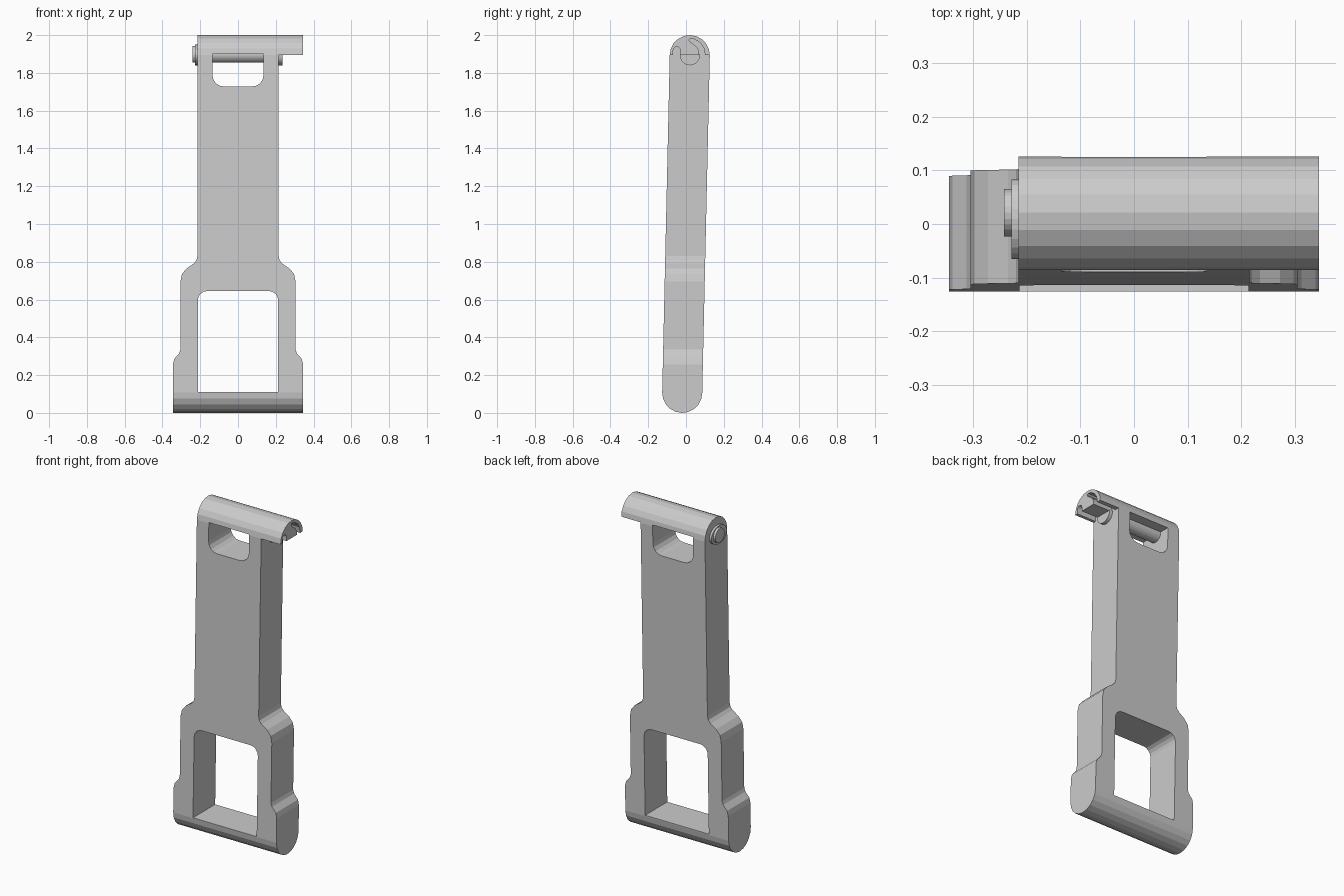
import bpy, bmesh, math

if "Cube" in bpy.data.objects:
    bpy.data.objects.remove(bpy.data.objects["Cube"])


def prism(name, pts, lo, hi, axis):
    """Extrude a 2D profile: axis X takes (y, z) points, axis Y takes (x, z) points."""
    bm = bmesh.new()
    place = (lambda p, t: (t, p[0], p[1])) if axis == 'X' else (lambda p, t: (p[0], t, p[1]))
    a = [bm.verts.new(place(p, lo)) for p in pts]
    b = [bm.verts.new(place(p, hi)) for p in pts]
    bm.faces.new(a)
    bm.faces.new(b[::-1])
    n = len(pts)
    for i in range(n):
        bm.faces.new((a[i], b[i], b[(i + 1) % n], a[(i + 1) % n]))
    bmesh.ops.recalc_face_normals(bm, faces=bm.faces)
    mesh = bpy.data.meshes.new(name)
    bm.to_mesh(mesh)
    bm.free()
    ob = bpy.data.objects.new(name, mesh)
    bpy.context.collection.objects.link(ob)
    return ob


def arc(cx, cz, rx, rz, start, end, n):
    return [(cx + rx * math.cos(math.radians(start + (end - start) * i / n)),
             cz + rz * math.sin(math.radians(start + (end - start) * i / n)))
            for i in range(n + 1)]


def ellipse(cy, cz, ry, rz, n=24):
    return arc(cy, cz, ry, rz, 0, 360, n)[:-1]


def combine(target, tool, operation):
    tool.hide_render = True
    mod = target.modifiers.new("cut", 'BOOLEAN')
    mod.operation = operation
    mod.solver = 'EXACT'
    mod.object = tool
    bpy.context.view_layer.objects.active = target
    bpy.ops.object.modifier_apply(modifier=mod.name)
    bpy.data.objects.remove(tool)


# Slightly leaning rounded slab, seen from the side
R = 0.106
side = arc(0.02, 2 - R, R, R, -1, 179, 10) + arc(-0.02, R, R, R, 179, 359, 10)
body = prism("bracket_body", side, -0.5, 0.5, 'X')

# Front outline: stepped sides, with the top cap overhanging to the right
step = [(0.345, -0.1), (0.345, 0.255), (0.338, 0.285), (0.312, 0.315), (0.305, 0.335),
        (0.305, 0.695), (0.297, 0.735), (0.272, 0.765), (0.235, 0.79), (0.22, 0.807),
        (0.215, 0.83)]
outline = step + [(0.215, 1.895), (0.345, 1.895), (0.345, 2.1), (-0.215, 2.1)]
outline += [(-x, z) for x, z in reversed(step)]
combine(body, prism("outline_cutter", outline, -0.5, 0.5, 'Y'), 'INTERSECT')

# Large lower window with rounded upper corners
lower = [(-0.213, 0.11), (0.213, 0.11)]
lower += arc(0.163, 0.595, 0.05, 0.05, 0, 90, 4) + arc(-0.163, 0.595, 0.05, 0.05, 90, 180, 4)
combine(body, prism("lower_window_cutter", lower, -0.5, 0.5, 'Y'), 'DIFFERENCE')

# Small upper window with rounded lower corners
upper = [(0.135, 1.9), (-0.135, 1.9)]
upper += arc(-0.075, 1.788, 0.06, 0.06, 180, 270, 4) + arc(0.075, 1.788, 0.06, 0.06, 270, 360, 4)
combine(body, prism("upper_window_cutter", upper, -0.5, 0.5, 'Y'), 'DIFFERENCE')

# Curved grooves in the overhanging end of the cap
notch = [(-0.03, 1.88), (-0.068, 1.88)] + arc(-0.049, 1.92, 0.019, 0.019, 180, 0, 6)
combine(body, prism("front_groove_cutter", notch, 0.2155, 0.4, 'X'), 'DIFFERENCE')
slot = [(0.07, 1.88), (0.07, 1.91), (0.06, 1.935), (0.04, 1.952), (0.02, 1.965), (0.015, 1.975),
        (0.022, 1.983), (0.045, 1.978), (0.075, 1.96), (0.095, 1.93), (0.1, 1.9), (0.1, 1.88)]
combine(body, prism("rear_groove_cutter", slot, 0.2155, 0.4, 'X'), 'DIFFERENCE')

# Hinge pin crossing the upper window, flanged at each end
prism("hinge_pin", ellipse(0.021, 1.898, 0.044, 0.044), -0.242, 0.22, 'X')
prism("left_flange", ellipse(0.009, 1.895, 0.074, 0.055), -0.228, -0.21, 'X')
prism("right_flange", arc(0.021, 1.897, 0.054, 0.057, 180, 360, 12), 0.21, 0.236, 'X')

for ob in bpy.context.collection.objects:
    ob.select_set(True)
bpy.context.view_layer.objects.active = body
bpy.ops.object.shade_flat()
